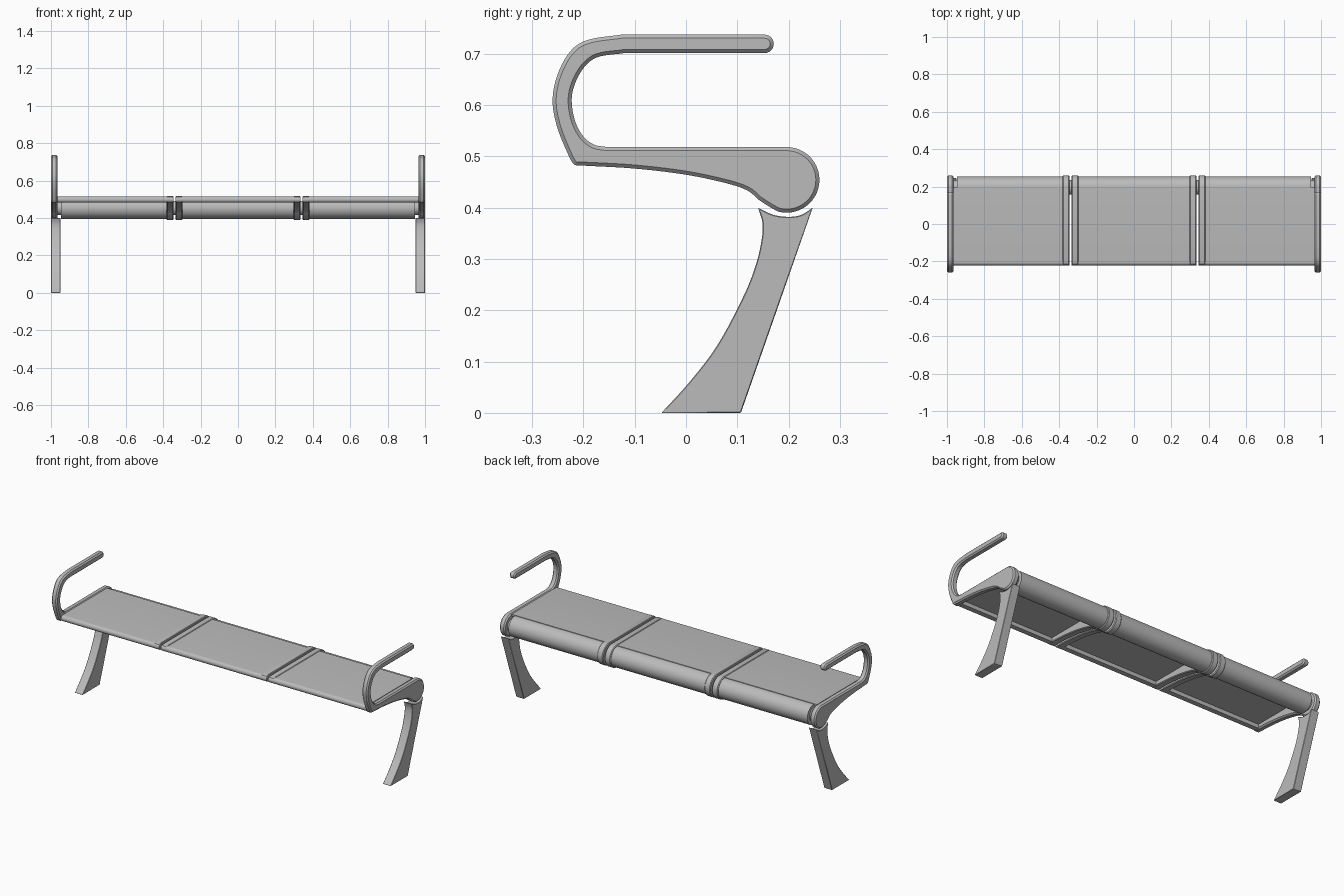
import bpy, bmesh, math
from mathutils import Vector

if "Cube" in bpy.data.objects:
    bpy.data.objects.remove(bpy.data.objects["Cube"], do_unlink=True)

grey = bpy.data.materials.new("satin grey metal")
grey.use_nodes = True
grey.diffuse_color = (0.5, 0.5, 0.5, 1)
grey.node_tree.nodes["Principled BSDF"].inputs["Base Color"].default_value = (0.5, 0.5, 0.5, 1)


def arc(cy, cz, r, start, end, n=24):
    """Points of an arc in the side plane, angles in degrees."""
    angles = [math.radians(start + (end - start) * i / n) for i in range(n + 1)]
    return [(cy + r * math.cos(a), cz + r * math.sin(a)) for a in angles]


def smooth(pts, n=5):
    """Catmull-Rom curve through the given points."""
    v = [Vector(p) for p in pts]
    v = [2 * v[0] - v[1]] + v + [2 * v[-1] - v[-2]]
    out = []
    for a, b, c, d in zip(v, v[1:], v[2:], v[3:]):
        for i in range(n):
            t = i / n
            out.append(0.5 * (2 * b + (c - a) * t + (2 * a - 5 * b + 4 * c - d) * t ** 2
                              + (3 * b - a - 3 * c + d) * t ** 3))
    return [tuple(p) for p in out] + [tuple(pts[-1])]


def extrude(name, profile, x0, x1, bevel=0.0):
    """Side profile (y, z) extruded from x0 to x1."""
    bm = bmesh.new()
    pts = []
    for p in profile:
        if not pts or (Vector(p) - Vector(pts[-1])).length > 0.001:
            pts.append(p)
    face = bm.faces.new([bm.verts.new((x0, y, z)) for y, z in pts])
    new = bmesh.ops.extrude_face_region(bm, geom=[face])["geom"]
    moved = [g for g in new if isinstance(g, bmesh.types.BMVert)]
    bmesh.ops.translate(bm, verts=moved, vec=(x1 - x0, 0, 0))
    bmesh.ops.recalc_face_normals(bm, faces=bm.faces)
    mesh = bpy.data.meshes.new(name)
    bm.to_mesh(mesh)
    bm.free()
    obj = bpy.data.objects.new(name, mesh)
    bpy.context.collection.objects.link(obj)
    mesh.materials.append(grey)
    if bevel:
        mod = obj.modifiers.new("edge bevel", "BEVEL")
        mod.width = bevel
        mod.segments = 1
        mod.limit_method = "ANGLE"
        mod.angle_limit = math.radians(60)
    bpy.ops.object.select_all(action="DESELECT")
    bpy.context.view_layer.objects.active = obj
    obj.select_set(True)
    bpy.ops.object.shade_smooth_by_angle(angle=math.radians(30))
    return obj


TUBE = (0.196, 0.454)

# Shared lower outline: round back, then the underside towards the front
back_round = arc(*TUBE, 0.064, 90, -105)
underside = smooth([(0.165, 0.4), (0.142, 0.415), (0.12, 0.433), (0.08, 0.447),
                    (0, 0.464), (-0.1, 0.476), (-0.205, 0.482)])

# Hooked armrest outline
hook_outer = smooth([(-0.205, 0.482), (-0.219, 0.485), (-0.233, 0.511), (-0.252, 0.56),
                     (-0.26, 0.61), (-0.25, 0.66), (-0.225, 0.705), (-0.19, 0.727),
                     (-0.125, 0.737)])
hook_inner = smooth([(-0.12, 0.701), (-0.175, 0.692), (-0.205, 0.664), (-0.222, 0.62),
                     (-0.218, 0.575), (-0.202, 0.541), (-0.18, 0.523), (-0.155, 0.518)])
arm_tip = arc(0.153, 0.719, 0.018, 90, -90, 12)
end_profile = back_round + underside + hook_outer + arm_tip + hook_inner

# Middle bracket outline, without the armrest
bracket_profile = back_round + underside + [(-0.217, 0.486), (-0.22, 0.5), (-0.215, 0.513), (-0.2, 0.518)]

# Leg outline
leg_profile = ([(-0.048, 0), (0.107, 0), (0.247, 0.4)]
               + smooth([(0.247, 0.4), (0.225, 0.386), (0.2, 0.382), (0.17, 0.386), (0.14, 0.4)])
               + smooth([(0.14, 0.4), (0.149, 0.37), (0.147, 0.335), (0.135, 0.285), (0.11, 0.223),
                         (0.06, 0.13), (0.005, 0.058), (-0.048, 0)])[:-1])

# Panel sheet with a rounded front rail
sheet_profile = ([(0.196, 0.515), (0.196, 0.504), (-0.182, 0.504), (-0.182, 0.482), (-0.205, 0.482)]
                 + arc(-0.205, 0.4985, 0.0165, -90, -270, 12))

for side, word in ((1, "left"), (-1, "right")):
    extrude(word + "_end_frame", end_profile, side * 0.965, side, 0.007)
    extrude(word + "_leg", leg_profile, side * 0.95, side, 0.006)
    extrude(word + "_inner_bracket", bracket_profile, side * 0.297, side * 0.334, 0.004)
    extrude(word + "_outer_bracket", bracket_profile, side * 0.345, side * 0.382, 0.004)

# Three seat panels, each with its back tube
for word, x0, x1 in (("right", -0.966, -0.345), ("middle", -0.334, 0.334), ("left", 0.345, 0.966)):
    extrude(word + "_seat_panel", sheet_profile, x0, x1)
    extrude(word + "_back_tube", arc(*TUBE, 0.058, 0, 350, 35), max(x0, -0.946), min(x1, 0.946))

# Core rod joining the panels and end frames
extrude("core_rod", arc(*TUBE, 0.038, 0, 345, 23), -0.97, 0.97)
